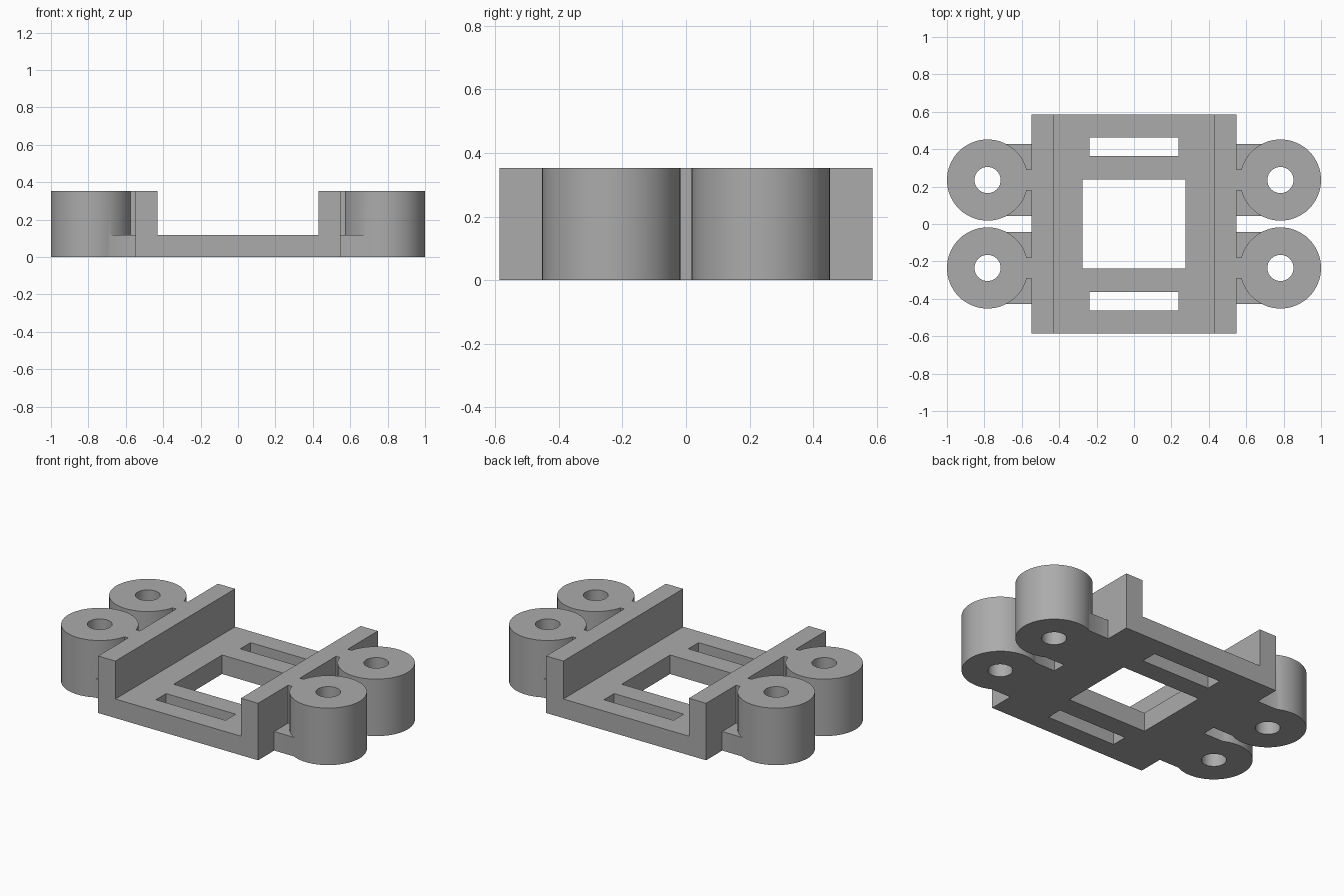
import bpy, bmesh, math

if "Cube" in bpy.data.objects:
    bpy.data.objects.remove(bpy.data.objects["Cube"])

H = 0.353        # full height
T = 0.118        # base plate thickness
W, D = 0.548, 0.586
BX, BY, BR, HR = 0.783, 0.235, 0.217, 0.07

grey = bpy.data.materials.new("plain grey")
grey.diffuse_color = (0.41, 0.41, 0.41, 1)
grey.use_nodes = True
grey.node_tree.nodes["Principled BSDF"].inputs["Base Color"].default_value = grey.diffuse_color


def prism(name, pts, axis, lo, hi):
    """Extrude a closed outline along z, or along y from (x, z) points."""
    bm = bmesh.new()
    place = (lambda a, b, c: (a, b, c)) if axis == "z" else (lambda a, b, c: (a, c, b))
    face = bm.faces.new([bm.verts.new(place(a, b, lo)) for a, b in pts])
    ext = bmesh.ops.extrude_face_region(bm, geom=[face])
    step = (0, 0, hi - lo) if axis == "z" else (0, hi - lo, 0)
    bmesh.ops.translate(bm, vec=step, verts=[v for v in ext["geom"] if isinstance(v, bmesh.types.BMVert)])
    bmesh.ops.recalc_face_normals(bm, faces=bm.faces)
    mesh = bpy.data.meshes.new(name)
    bm.to_mesh(mesh)
    bm.free()
    ob = bpy.data.objects.new(name, mesh)
    mesh.materials.append(grey)
    bpy.context.collection.objects.link(ob)
    return ob


def box(name, x0, x1, y0, y1, z0, z1):
    return prism(name, [(x0, y0), (x1, y0), (x1, y1), (x0, y1)], "z", z0, z1)


def cylinder(name, x, y, r, z0, z1, n=64):
    pts = [(x + r * math.cos(2 * math.pi * i / n), y + r * math.sin(2 * math.pi * i / n)) for i in range(n)]
    return prism(name, pts, "z", z0, z1)


def combine(target, other, op):
    bpy.context.view_layer.objects.active = target
    mod = target.modifiers.new(op, "BOOLEAN")
    mod.operation, mod.solver, mod.object = op, "EXACT", other
    bpy.ops.object.modifier_apply(modifier=mod.name)
    bpy.data.objects.remove(other)


# U-shaped channel: base plate with two side walls
wall = 0.43
body = prism("mounting_bracket", [(-W, 0), (W, 0), (W, H), (wall, H), (wall, T), (-wall, T), (-wall, H), (-W, H)],
             "y", -D, D)

# Four round bosses, each joined by a low tab and a narrow full-height neck
for sx in (-1, 1):
    for sy in (-1, 1):
        y = sy * BY
        inner, outer = sx * (W - 0.05), sx * (BX - 0.08)
        x0, x1 = min(inner, outer), max(inner, outer)
        combine(body, box("tab", x0, x1, y - 0.193, y + 0.193, 0, T), "UNION")
        combine(body, box("neck", x0, x1, y - 0.057, y + 0.057, 0, H), "UNION")
        combine(body, cylinder("boss", sx * BX, y, BR, 0, H), "UNION")
        combine(body, cylinder("bore", sx * BX, y, HR, -0.1, H + 0.1, 48), "DIFFERENCE")

# Central window and two strap slots through the base
combine(body, box("window", -0.275, 0.275, -0.237, 0.237, -0.1, T + 0.05), "DIFFERENCE")
for sy in (-1, 1):
    y = sy * 0.413
    combine(body, box("slot", -0.238, 0.238, y - 0.05, y + 0.05, -0.1, T + 0.05), "DIFFERENCE")

# Smooth round walls, crisp edges
bpy.ops.object.select_all(action="DESELECT")
body.select_set(True)
bpy.context.view_layer.objects.active = body
bpy.ops.object.shade_smooth_by_angle(angle=math.radians(30))
